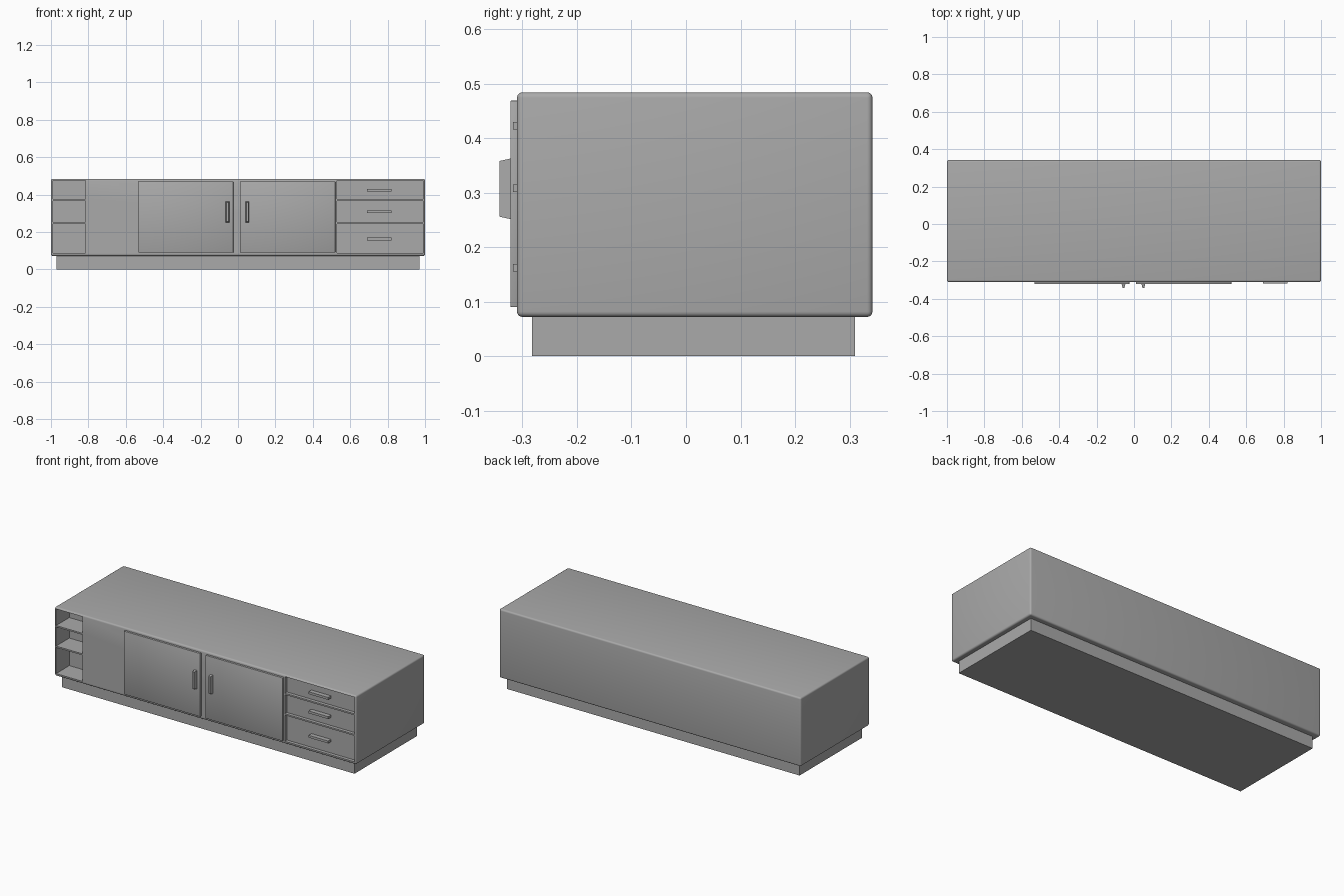
import bpy
import bmesh
import math

cube = bpy.data.objects.get("Cube")
if cube:
    bpy.data.objects.remove(cube, do_unlink=True)

grey = bpy.data.materials.new("plain_grey")
grey.use_nodes = True
COLOUR = (0.4, 0.4, 0.4, 1)
grey.diffuse_color = COLOUR
grey.node_tree.nodes["Principled BSDF"].inputs["Base Color"].default_value = COLOUR


def boxes(name, spans, taper=0.0):
    """One object from boxes given as (x0, x1, y0, y1, z0, z1); taper narrows the front."""
    bm = bmesh.new()
    for x0, x1, y0, y1, z0, z1 in spans:
        for v in bmesh.ops.create_cube(bm, size=1)["verts"]:
            inset = taper if v.co.y < 0 else 0
            v.co.x = x0 + inset if v.co.x < 0 else x1 - inset
            v.co.z = z0 + inset if v.co.z < 0 else z1 - inset
            v.co.y = y0 if v.co.y < 0 else y1
    mesh = bpy.data.meshes.new(name)
    bm.to_mesh(mesh)
    bm.free()
    mesh.materials.append(grey)
    obj = bpy.data.objects.new(name, mesh)
    bpy.context.collection.objects.link(obj)
    return obj


def activate(obj):
    bpy.ops.object.select_all(action='DESELECT')
    obj.select_set(True)
    bpy.context.view_layer.objects.active = obj


def round_edges(obj, width, segments):
    activate(obj)
    mod = obj.modifiers.new("rounding", 'BEVEL')
    mod.width, mod.segments = width, segments
    bpy.ops.object.modifier_apply(modifier=mod.name)


FRONT = -0.31
ROWS = [(0.087, 0.243), (0.252, 0.366), (0.375, 0.474)]

# Plinth and rounded carcass
boxes("plinth", [(-0.97, 0.97, -0.282, 0.31, 0, 0.08)])
carcass = boxes("carcass", [(-1, 1, FRONT, 0.342, 0.072, 0.484)])
round_edges(carcass, 0.01, 4)

# Open shelf niches on one side, shallow drawer recesses on the other
cuts = []
for z0, z1 in ROWS:
    cuts.append((-0.989, -0.815, -0.4, FRONT + 0.125, z0, z1))
    cuts.append((0.528, 0.989, -0.4, FRONT + 0.02, z0, z1))
cutter = boxes("niche_cutter", cuts)
cutter.hide_render = True
activate(carcass)
cut = carcass.modifiers.new("niches", 'BOOLEAN')
cut.object, cut.operation, cut.solver = cutter, 'DIFFERENCE', 'EXACT'
bpy.ops.object.modifier_apply(modifier=cut.name)
bpy.data.objects.remove(cutter, do_unlink=True)
bpy.ops.object.shade_smooth_by_angle(angle=math.radians(30))

# Doors with tapered upright handles
for side, x0, x1, grip in (("right", -0.532, -0.025, -0.056), ("left", 0.01, 0.52, 0.05)):
    door = boxes(side + "_door", [(x0, x1, -0.322, FRONT + 0.004, 0.09, 0.469)])
    round_edges(door, 0.002, 2)
    bpy.ops.object.shade_smooth_by_angle(angle=math.radians(30))
    boxes(side + "_door_handle",
          [(grip - 0.01, grip + 0.01, -0.342, -0.32, 0.251, 0.363)], taper=0.005)

# Drawer handles
for name, z in (("lower", 0.162), ("middle", 0.308), ("upper", 0.423)):
    boxes(name + "_drawer_handle",
          [(0.69, 0.82, -0.317, FRONT + 0.022, z - 0.007, z + 0.007)])
